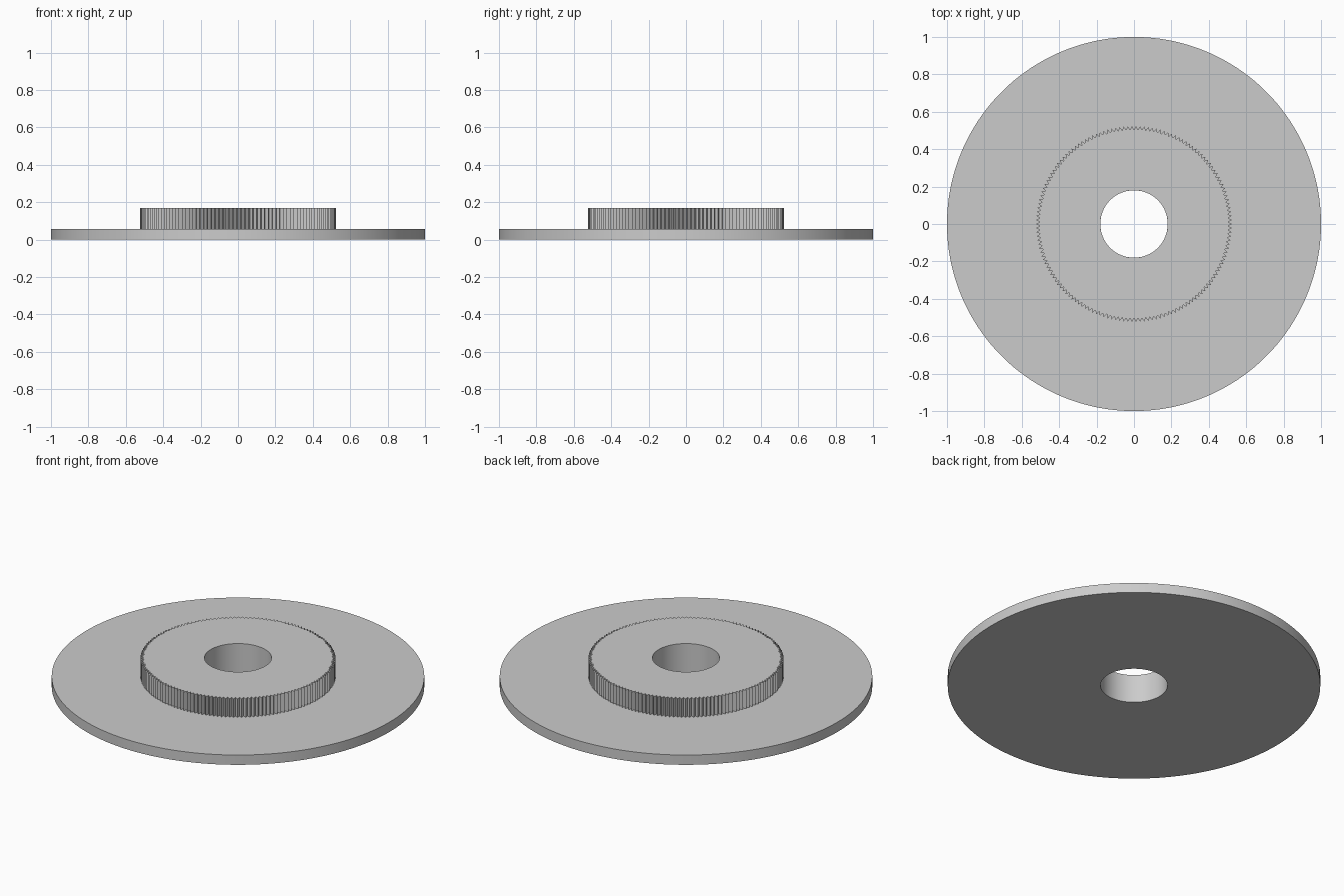
import bpy, bmesh
from math import cos, sin, tau

cube = bpy.data.objects.get("Cube")
if cube:
    bpy.data.objects.remove(cube)

grey = bpy.data.materials.new("plain_grey")
grey.use_nodes = True
colour = (0.6, 0.6, 0.6, 1)
grey.diffuse_color = colour
grey.node_tree.nodes["Principled BSDF"].inputs["Base Color"].default_value = colour

TEETH = 150
BORE = 0.18
FLANGE_TOP = 0.058
GEAR_TOP = 0.168


def ring(name, outline, z0, z1):
    """Extruded outline, given as radii around the axis, with a round bore."""
    bm = bmesh.new()
    n = len(outline)

    def loop(radii, z):
        return [bm.verts.new((r * cos(tau * i / n), r * sin(tau * i / n), z))
                for i, r in enumerate(radii)]

    bore = [BORE] * n
    loops = [loop(outline, z0), loop(outline, z1), loop(bore, z1), loop(bore, z0)]
    for a, b in zip(loops, loops[1:] + loops[:1]):
        for i in range(n):
            j = (i + 1) % n
            bm.faces.new((a[i], a[j], b[j], b[i]))
    bmesh.ops.recalc_face_normals(bm, faces=bm.faces)
    mesh = bpy.data.meshes.new(name)
    bm.to_mesh(mesh)
    bm.free()
    mesh.materials.append(grey)
    obj = bpy.data.objects.new(name, mesh)
    bpy.context.collection.objects.link(obj)
    bpy.ops.object.select_all(action='DESELECT')
    obj.select_set(True)
    bpy.context.view_layer.objects.active = obj
    bpy.ops.object.shade_smooth_by_angle(angle=0.35)
    return obj


# Wide base disc
ring("flange", [1.0] * 180, 0, FLANGE_TOP)

# Finely toothed wheel: narrow tip, flank, root, flank
ring("toothed_wheel", [0.524, 0.514, 0.504, 0.514] * TEETH, FLANGE_TOP, GEAR_TOP)
